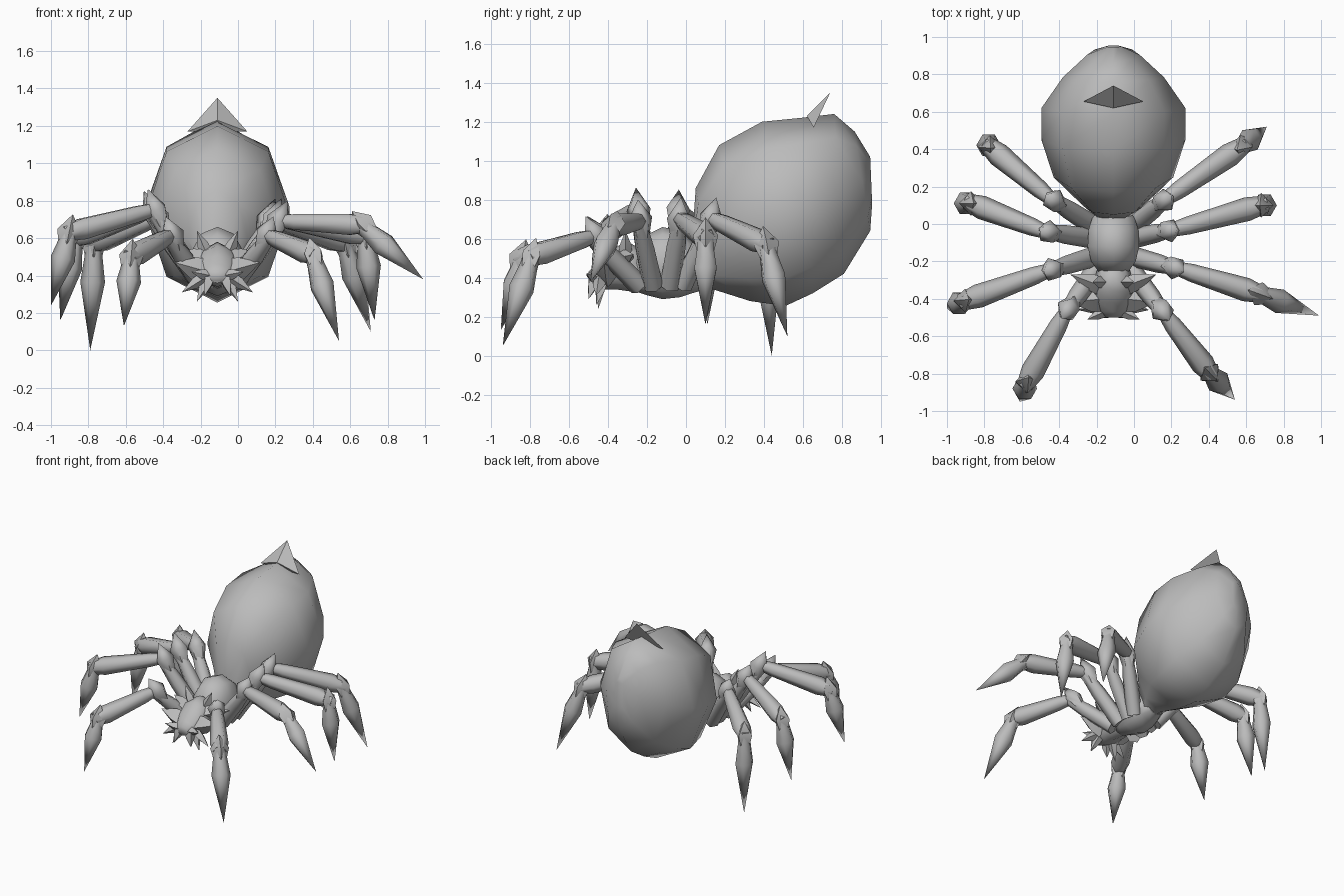
import bpy
import bmesh
import math
from mathutils import Vector

if "Cube" in bpy.data.objects:
    bpy.data.objects.remove(bpy.data.objects["Cube"], do_unlink=True)

GREY = (0.5, 0.5, 0.5, 1.0)
UP = Vector((0, 0, 1))
MIDDLE = -0.11  # the body sits slightly off centre because of the leg pose

grey = bpy.data.materials.new("plain_grey")
grey.use_nodes = True
grey.diffuse_color = GREY
grey.node_tree.nodes["Principled BSDF"].inputs["Base Color"].default_value = GREY


def finish(name, bm, angle):
    """Clean the mesh, shade it smooth with sharp creases and add it to the scene."""
    bmesh.ops.remove_doubles(bm, verts=bm.verts[:], dist=0.0005)
    bmesh.ops.recalc_face_normals(bm, faces=bm.faces[:])
    mesh = bpy.data.meshes.new(name)
    bm.to_mesh(mesh)
    bm.free()
    for poly in mesh.polygons:
        poly.use_smooth = True
    mesh.set_sharp_from_angle(angle=math.radians(angle))
    mesh.materials.append(grey)
    obj = bpy.data.objects.new(name, mesh)
    bpy.context.scene.collection.objects.link(obj)


def loft(name, rings, angle):
    """Skin a closed surface over a row of equal rings."""
    bm = bmesh.new()
    loops = [[bm.verts.new(point) for point in ring] for ring in rings]
    count = len(loops[0])
    for a, b in zip(loops, loops[1:]):
        for i in range(count):
            j = (i + 1) % count
            bm.faces.new((a[i], a[j], b[j], b[i]))
    bm.faces.new(loops[0])
    bm.faces.new(loops[-1])
    finish(name, bm, angle)


def body(name, profile, sides):
    """Oval slices along y: centre y, bottom, top, half width and forward lean of the top."""
    rings = []
    for y, low, high, half, lean in profile:
        ring = []
        for i in range(sides):
            turn = math.tau * i / sides
            ring.append((MIDDLE + half * math.sin(turn), y - lean * math.cos(turn),
                         (low + high) / 2 + (high - low) / 2 * math.cos(turn)))
        rings.append(ring)
    loft(name, rings, 65)


def limb(name, start, end, radii, sides=6, angle=65):
    """Straight tube from start to end; radii are pairs of fraction and radius."""
    start, end = Vector(start), Vector(end)
    axis = (end - start).normalized()
    guide = UP if abs(axis.z) < 0.95 else Vector((0, 1, 0))
    u = axis.cross(guide).normalized()
    v = u.cross(axis)
    rings = []
    for t, radius in radii:
        centre = start.lerp(end, t)
        rings.append([centre + radius * (u * math.cos(math.tau * i / sides)
                                         + v * math.sin(math.tau * i / sides))
                      for i in range(sides)])
    loft(name, rings, angle)


# Abdomen
body("abdomen", [
    (0.03, 0.33, 0.58, 0.08, 0), (0.095, 0.34, 0.86, 0.16, 0.045),
    (0.25, 0.28, 1.08, 0.32, 0.08), (0.45, 0.255, 1.2, 0.385, 0.06),
    (0.62, 0.32, 1.22, 0.385, 0.03), (0.785, 0.42, 1.24, 0.27, 0.025),
    (0.905, 0.64, 1.15, 0.14, 0.04), (0.95, 0.78, 1.02, 0.04, 0.005),
], 8)

# Thorax and head
body("thorax", [
    (0.1, 0.34, 0.48, 0.07, 0), (0.03, 0.32, 0.59, 0.12, 0), (-0.03, 0.3, 0.64, 0.14, 0),
    (-0.12, 0.29, 0.66, 0.145, 0), (-0.2, 0.31, 0.62, 0.125, 0), (-0.26, 0.33, 0.54, 0.08, 0),
], 10)
body("head", [
    (-0.22, 0.33, 0.54, 0.08, 0), (-0.29, 0.33, 0.58, 0.1, 0), (-0.36, 0.34, 0.56, 0.11, 0),
    (-0.42, 0.34, 0.51, 0.105, 0), (-0.47, 0.35, 0.46, 0.08, 0), (-0.5, 0.36, 0.43, 0.04, 0),
], 8)

# Pointed spine on the abdomen
bm = bmesh.new()
tip, left, right, front = [bm.verts.new((MIDDLE + x, y, z)) for x, y, z in (
    (0, 0.74, 1.35), (0.16, 0.655, 1.17), (-0.16, 0.655, 1.17), (0, 0.62, 1.23))]
for corners in ((tip, left, front), (tip, front, right), (tip, right, left), (left, right, front)):
    bm.faces.new(corners)
finish("abdomen_spine", bm, 40)

# Horns, cheek fins and fangs, mirrored across the head
HEAD_SPIKES = {
    "back_horn": ((0.07, -0.33, 0.49), (0.23, -0.27, 0.52), 0.05),
    "brow_horn": ((0.06, -0.31, 0.52), (0.11, -0.31, 0.64), 0.035),
    "cheek_fin": ((0.06, -0.4, 0.42), (0.23, -0.42, 0.47), 0.07),
    "lower_fin": ((0.07, -0.44, 0.39), (0.19, -0.46, 0.31), 0.035),
    "feeler": ((0.05, -0.47, 0.4), (0.14, -0.51, 0.42), 0.03),
    "fang": ((0.04, -0.47, 0.39), (0.07, -0.5, 0.29), 0.035),
    "jaw_spur": ((0.06, -0.43, 0.37), (0.11, -0.46, 0.26), 0.03),
}
for side, sign in (("left", 1), ("right", -1)):
    for part, (base, point, radius) in HEAD_SPIKES.items():
        ends = [(MIDDLE + sign * x, y, z) for x, y, z in (base, point)]
        limb(side + "_" + part, *ends, [(0, radius), (0.4, radius * 0.85), (1, 0)], 4, 40)

# Legs: knee, ankle and tip of each
LEGS = {
    "left_front": ((0.17, -0.49, 0.61), (0.4, -0.79, 0.51), (0.54, -0.94, 0.05)),
    "left_second": ((0.24, -0.24, 0.69), (0.66, -0.37, 0.67), (0.99, -0.49, 0.38)),
    "left_third": ((0.21, -0.03, 0.7), (0.68, 0.1, 0.61), (0.73, 0.1, 0.16)),
    "left_rear": ((0.18, 0.14, 0.7), (0.57, 0.41, 0.57), (0.71, 0.52, 0.1)),
    "right_front": ((-0.37, -0.48, 0.61), (-0.57, -0.84, 0.5), (-0.61, -0.95, 0.13)),
    "right_second": ((-0.46, -0.25, 0.75), (-0.9, -0.41, 0.63), (-1.0, -0.45, 0.24)),
    "right_third": ((-0.48, -0.04, 0.74), (-0.87, 0.11, 0.6), (-0.95, 0.11, 0.16)),
    "right_rear": ((-0.45, 0.14, 0.7), (-0.77, 0.41, 0.57), (-0.79, 0.44, 0.0)),
}
ROOT_Y = {"front": -0.24, "second": -0.17, "third": -0.08, "rear": -0.02}

for name, joints in LEGS.items():
    side, place = name.split("_")
    knee, ankle, tip = map(Vector, joints)
    root = Vector((MIDDLE + (0.09 if side == "left" else -0.09), ROOT_Y[place], 0.36))
    rise = (knee - root).normalized()
    reach = (ankle - knee).normalized()
    drop = (tip - ankle).normalized()
    limb(name + "_hip", root, knee, [(0, 0.055), (0.6, 0.05), (1, 0.035)])
    # Flared knee cap ending in a point
    limb(name + "_knee_cap", knee - rise * 0.1, knee + rise * 0.04 + UP * 0.08,
         [(0, 0.04), (0.45, 0.065), (1, 0)], 5)
    limb(name + "_thigh", knee, ankle + reach * 0.03,
         [(0, 0.038), (0.15, 0.048), (0.8, 0.064), (1, 0.045)])
    # Ankle spur and tapering shin
    limb(name + "_ankle_spur", ankle + drop * 0.07, ankle - drop * 0.07 + UP * 0.03,
         [(0, 0.045), (0.45, 0.065), (1, 0)], 4)
    limb(name + "_shin", ankle, tip, [(0, 0.045), (0.12, 0.048), (0.36, 0.066), (1, 0)])
